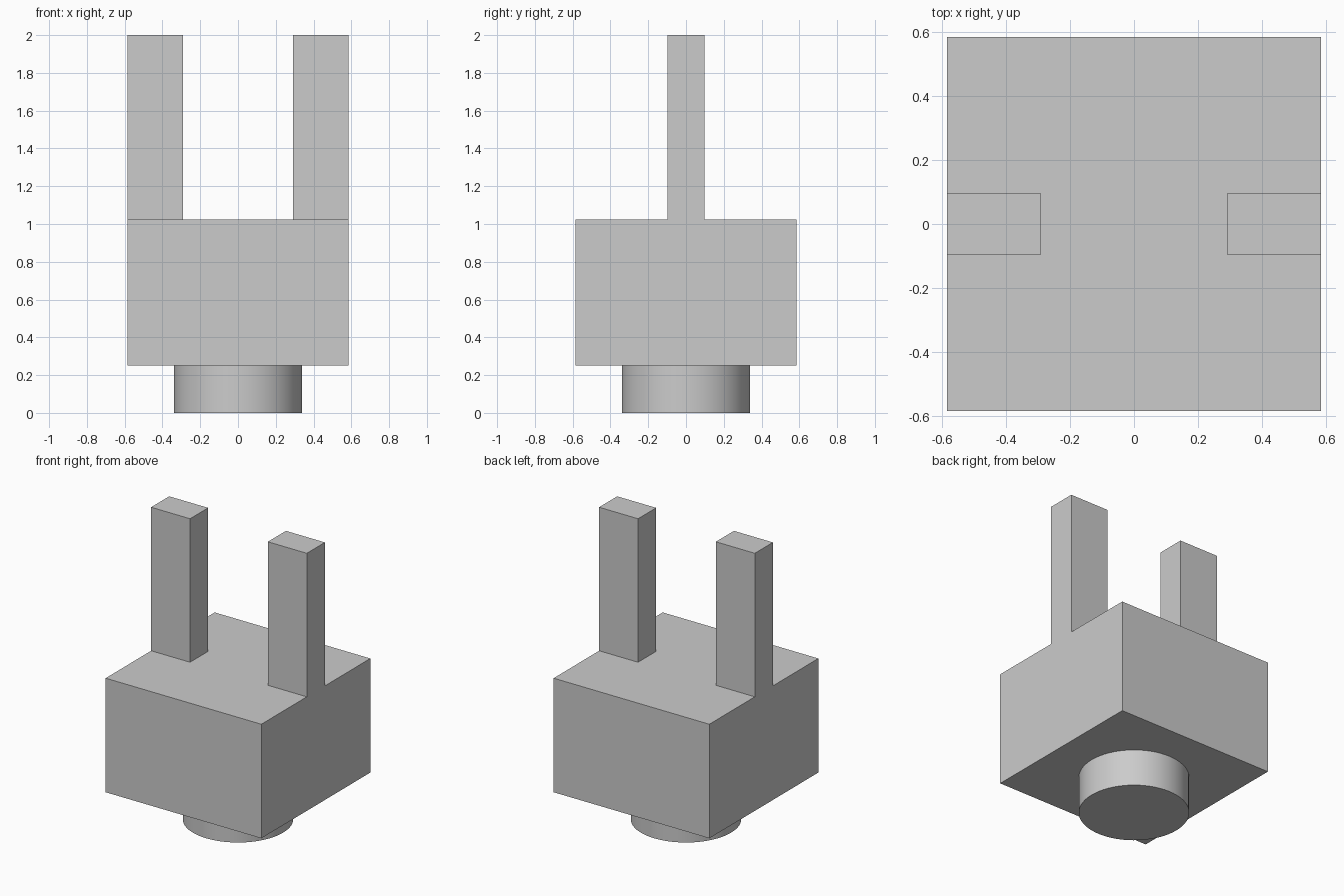
import bpy
import math

cube = bpy.data.objects.get("Cube")
if cube:
    bpy.data.objects.remove(cube, do_unlink=True)

GREY = (0.6, 0.6, 0.6, 1.0)
grey = bpy.data.materials.new("plain_grey")
grey.use_nodes = True
grey.diffuse_color = GREY
grey.node_tree.nodes["Principled BSDF"].inputs["Base Color"].default_value = GREY

HALF = 0.585          # half width of the body
BASE_TOP = 0.25
BODY_TOP = 1.025
PRONG_TOP = 2.0


def finish(obj, name):
    obj.name = name
    obj.data.name = name
    obj.data.materials.append(grey)
    return obj


def box(name, x, y, z):
    """Axis-aligned box from (low, high) ranges."""
    ranges = (x, y, z)
    bpy.ops.mesh.primitive_cube_add(size=1, location=[(a + b) / 2 for a, b in ranges])
    obj = bpy.context.object
    obj.scale = [b - a for a, b in ranges]
    bpy.ops.object.transform_apply(location=False, rotation=False, scale=True)
    return finish(obj, name)


# Round base peg
bpy.ops.mesh.primitive_cylinder_add(vertices=64, radius=0.34, depth=BASE_TOP,
                                    location=(0, 0, BASE_TOP / 2))
finish(bpy.context.object, "round_base")
bpy.ops.object.shade_smooth_by_angle(angle=math.radians(30))

# Square body
box("body", (-HALF, HALF), (-HALF, HALF), (BASE_TOP, BODY_TOP))

# Upright prongs, flush with the left and right sides
for name, side in (("left_prong", 1), ("right_prong", -1)):
    x_range = sorted((side * HALF / 2, side * HALF))
    box(name, x_range, (-0.097, 0.097), (BODY_TOP, PRONG_TOP))
